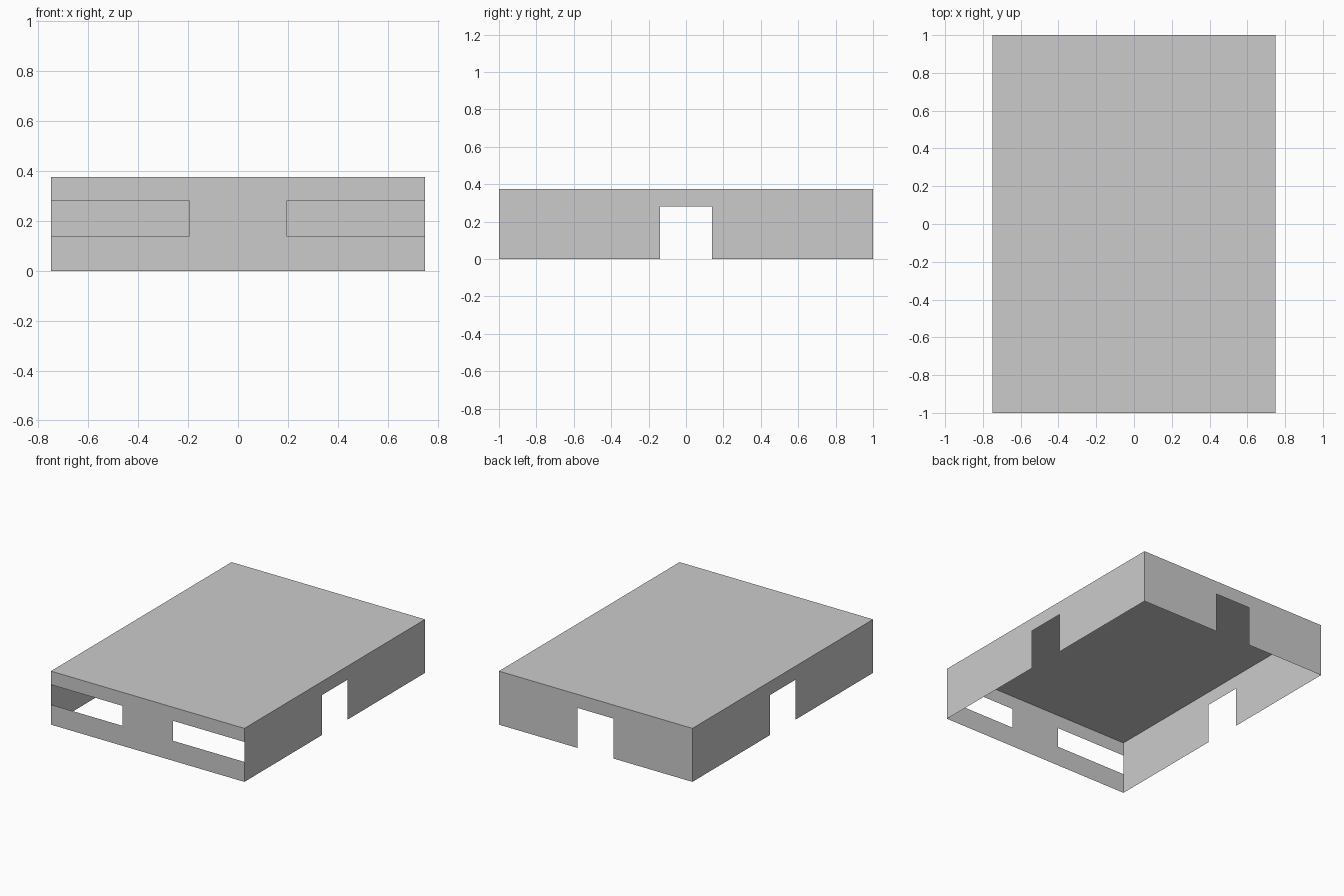
import bpy

if "Cube" in bpy.data.objects:
    bpy.data.objects.remove(bpy.data.objects["Cube"])

W, D, H = 0.75, 1.0, 0.375   # half width, half depth, height
N, T, B = 0.14, 0.28, 0.14   # notch half width, opening top, slot bottom
S = 0.195                    # half width of post between front slots


def sheet(name, outline, place):
    """Flat thin panel from a 2D outline placed in space."""
    verts = [place(u, v) for u, v in outline]
    mesh = bpy.data.meshes.new(name)
    mesh.from_pydata(verts, [], [tuple(range(len(verts)))])
    mesh.update()
    obj = bpy.data.objects.new(name, mesh)
    bpy.context.collection.objects.link(obj)
    return obj


def notched(half):
    """Wall outline with a central doorway cut from the bottom edge."""
    right = [(N, T), (N, 0), (half, 0), (half, H)]
    return right + [(-u, v) for u, v in reversed(right)]


# Top panel
sheet("top_panel", [(-W, -D), (W, -D), (W, D), (-W, D)], lambda u, v: (u, v, H))

# Side walls with doorways
sheet("right_wall", notched(D), lambda u, v: (W, u, v))
sheet("left_wall", notched(D), lambda u, v: (-W, -u, v))

# Back wall with doorway
sheet("back_wall", notched(W), lambda u, v: (-u, D, v))

# Front wall with two slots running out to the corners
half = [(W, 0), (W, B), (S, B), (S, T), (W, T), (W, H)]
sheet("front_wall", half + [(-u, v) for u, v in reversed(half)],
      lambda u, v: (u, -D, v))
